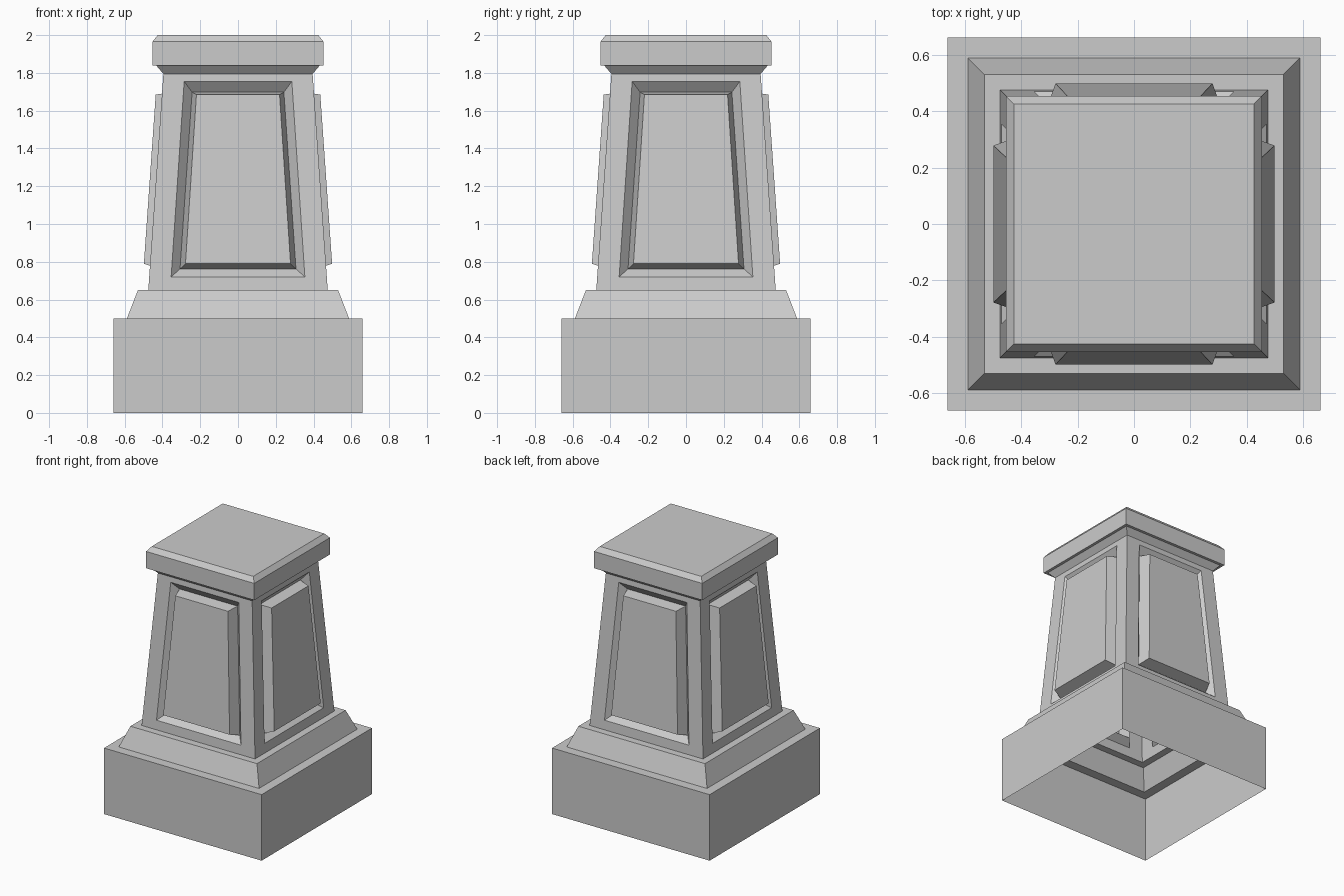
import bpy
import bmesh
from math import pi
from mathutils import Matrix

cube = bpy.data.objects.get("Cube")
if cube:
    bpy.data.objects.remove(cube, do_unlink=True)

stone = bpy.data.materials.new("grey_stone")
stone.use_nodes = True
colour = (0.6, 0.6, 0.6, 1)
stone.diffuse_color = colour
stone.node_tree.nodes["Principled BSDF"].inputs["Base Color"].default_value = colour

SHAFT_LOW, SHAFT_HIGH = (0.475, 0.65), (0.395, 1.795)


def finish(bm, name):
    bmesh.ops.remove_doubles(bm, verts=bm.verts, dist=0.0005)
    mesh = bpy.data.meshes.new(name)
    bm.to_mesh(mesh)
    bm.free()
    mesh.materials.append(stone)
    bpy.context.collection.objects.link(bpy.data.objects.new(name, mesh))


def bridge(bm, lower, upper):
    """Join two four-point loops with quads."""
    for i in range(4):
        j = (i + 1) % 4
        bm.faces.new((lower[i], lower[j], upper[j], upper[i]))


def square_loft(name, profile, capped=False):
    """Stack square rings given as (half width, height)."""
    bm = bmesh.new()
    rings = [[bm.verts.new((sx * r, sy * r, z))
              for sx, sy in ((-1, -1), (1, -1), (1, 1), (-1, 1))]
             for r, z in profile]
    for lower, upper in zip(rings, rings[1:]):
        bridge(bm, lower, upper)
    if capped:
        bm.faces.new(rings[-1])
    finish(bm, name)


def shaft_radius(z):
    (r0, z0), (r1, z1) = SHAFT_LOW, SHAFT_HIGH
    return r0 + (r1 - r0) * (z - z0) / (z1 - z0)


def panel_loop(bm, low, high, offset, turn):
    """Trapezoid on a shaft side, pushed out by offset."""
    (w0, z0), (w1, z1) = low, high
    corners = ((-w0, z0), (w0, z0), (w1, z1), (-w1, z1))
    return [bm.verts.new(turn @ Matrix.Translation(
        (x, -shaft_radius(z) - offset, z)).translation) for x, z in corners]


# Plinth, open underneath, and sloped moulding
square_loft("plinth", [(0.66, 0), (0.66, 0.5), (0.588, 0.5)])
square_loft("base_moulding", [(0.588, 0.5), (0.53, 0.65), SHAFT_LOW])

# Tapered shaft with a sunk groove and raised panel on every side
bm = bmesh.new()
for k in range(4):
    turn = Matrix.Rotation(k * pi / 2, 4, 'Z')
    loops = [panel_loop(bm, *spec, turn) for spec in (
        (SHAFT_LOW, SHAFT_HIGH, 0),
        ((0.354, 0.72), (0.285, 1.755), 0),
        ((0.307, 0.762), (0.243, 1.698), -0.05),
        ((0.278, 0.79), (0.22, 1.685), 0.033))]
    for outer, inner in zip(loops, loops[1:]):
        bridge(bm, outer, inner)
    bm.faces.new(loops[-1])
finish(bm, "panelled_shaft")

# Cap with flared neck and chamfered top
square_loft("cap", [SHAFT_HIGH, (0.432, 1.838), (0.453, 1.838),
                    (0.453, 1.965), (0.425, 2.0)], capped=True)
